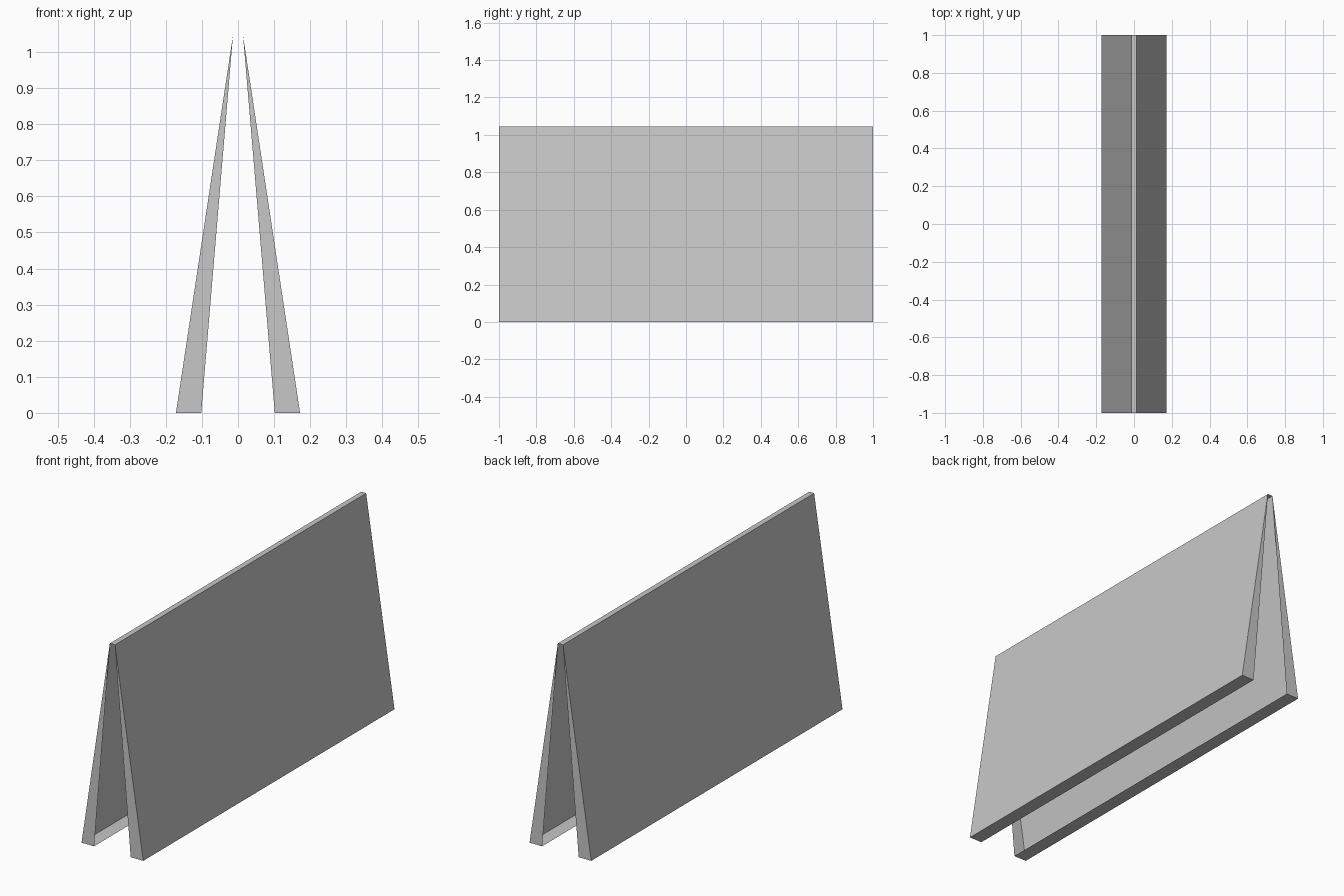
import bpy
import bmesh

HALF_LENGTH = 1.0
HEIGHT = 1.046
FOOT_OUTER, FOOT_INNER, RIDGE = 0.172, 0.102, 0.014

cube = bpy.data.objects.get("Cube")
if cube:
    bpy.data.objects.remove(cube, do_unlink=True)

# One plain grey for the whole sign
grey = bpy.data.materials.new("light_grey")
grey.use_nodes = True
colour = (0.57, 0.57, 0.57, 1)
grey.diffuse_color = colour
grey.node_tree.nodes["Principled BSDF"].inputs["Base Color"].default_value = colour


def folded_sheet(name, profile, capped):
    """Sweep an open (x, z) profile along y; optionally close both ends."""
    bm = bmesh.new()
    front, back = [
        [bm.verts.new((x, y, z)) for x, z in profile]
        for y in (-HALF_LENGTH, HALF_LENGTH)
    ]
    for i in range(len(profile) - 1):
        bm.faces.new((front[i], front[i + 1], back[i + 1], back[i]))
    if capped:
        bm.faces.new(front[::-1])
        bm.faces.new(back)
    mesh = bpy.data.meshes.new(name)
    bm.to_mesh(mesh)
    bm.free()
    mesh.materials.append(grey)
    obj = bpy.data.objects.new(name, mesh)
    bpy.context.collection.objects.link(obj)
    return obj


# Hollow leaning panels: outer wall, folded foot and end gussets, open inside
for name, side in (("left_panel", 1), ("right_panel", -1)):
    profile = [(side * FOOT_INNER, 0), (side * FOOT_OUTER, 0), (side * RIDGE, HEIGHT)]
    panel = folded_sheet(name, profile, True)
    if side < 0:
        panel.data.flip_normals()

# Narrow flat strip joining the panels along the top
folded_sheet("top_strip", [(RIDGE, HEIGHT), (-RIDGE, HEIGHT)], False)
